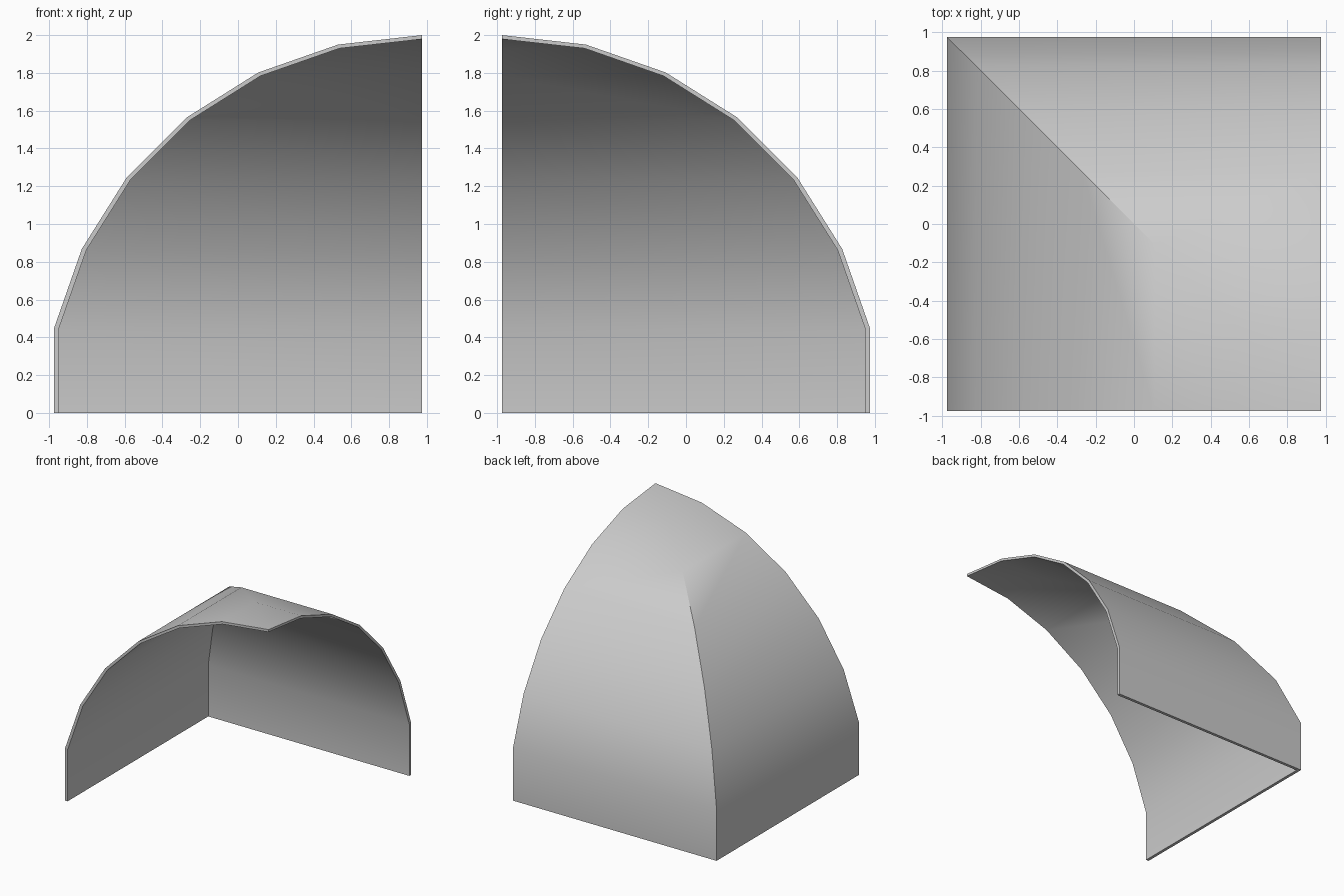
import bpy, bmesh, math

cube = bpy.data.objects.get("Cube")
if cube:
    bpy.data.objects.remove(cube, do_unlink=True)

STEPS = 7
C = 2 * math.sin(math.radians(90 * 6 / STEPS)) / 2  # half of the plan width

mat = bpy.data.materials.new("light_grey")
mat.use_nodes = True
grey = (0.6, 0.6, 0.6, 1)
mat.diffuse_color = grey
mat.node_tree.nodes["Principled BSDF"].inputs["Base Color"].default_value = grey


def profile(radius, lift):
    """Quarter arc from crown to springing, then a straight drop to the floor."""
    pts = []
    for k in range(STEPS):
        a = math.radians(90 * k / STEPS)
        pts.append((radius * math.sin(a), radius * math.cos(a) + lift))
    return pts + [(pts[-1][0], 0)]


bm = bmesh.new()


def shell(points):
    """Rows of vertices: left wing edge, groin corner, back wing edge."""
    rows = []
    for d, z in points:
        if d < 1e-6:
            rows.append([bm.verts.new((C, -C, z))] * 3)
        else:
            plan = [(C - d, -C), (C - d, d - C), (C, d - C)]
            rows.append([bm.verts.new((x, y, z)) for x, y in plan])
    return rows


def face(*verts):
    bm.faces.new(list(dict.fromkeys(verts)))


outer = shell(profile(2, 0))
inner = shell(profile(1.973, 0.006))

# Curved wings, inside and out
for rows in (outer, inner):
    for up, low in zip(rows, rows[1:]):
        for i in range(2):
            face(up[i], up[i + 1], low[i + 1], low[i])

# Cut edges of both wings
for i in (0, 2):
    for k in range(STEPS):
        face(outer[k][i], outer[k + 1][i], inner[k + 1][i], inner[k][i])

# Floor rim
for i in range(2):
    face(outer[-1][i], outer[-1][i + 1], inner[-1][i + 1], inner[-1][i])

bmesh.ops.recalc_face_normals(bm, faces=bm.faces)
mesh = bpy.data.meshes.new("vault_corner")
bm.to_mesh(mesh)
bm.free()
mesh.materials.append(mat)
vault = bpy.data.objects.new("vault_corner", mesh)
bpy.context.collection.objects.link(vault)

bpy.ops.object.select_all(action="DESELECT")
vault.select_set(True)
bpy.context.view_layer.objects.active = vault
bpy.ops.object.shade_smooth_by_angle(angle=math.radians(30))
